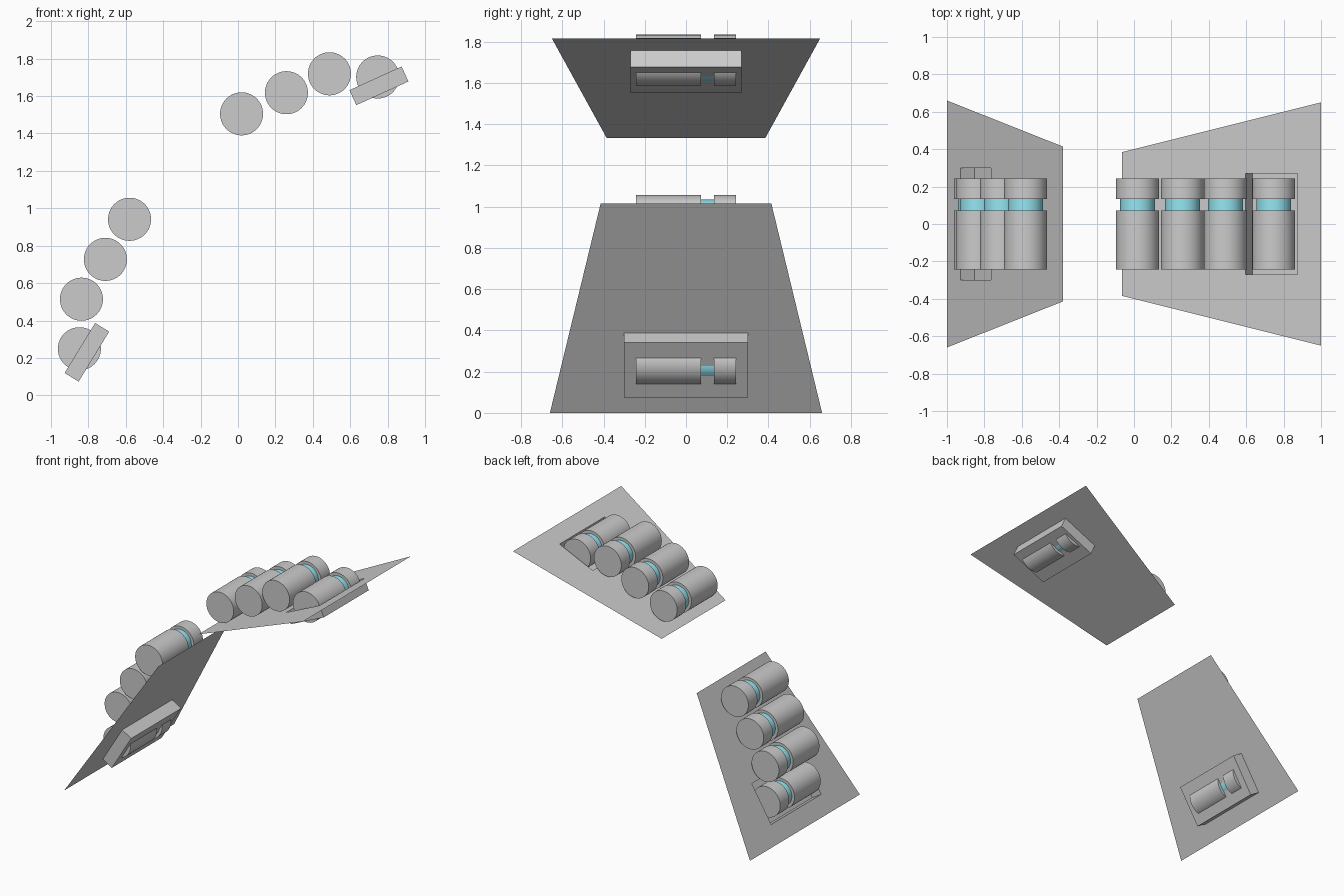
import bpy, bmesh, math
from mathutils import Vector, Matrix

if "Cube" in bpy.data.objects:
    bpy.data.objects.remove(bpy.data.objects["Cube"])

teal = bpy.data.materials.new("teal")
teal.diffuse_color = (0.3, 0.8, 0.9, 1)
teal.use_nodes = True
teal.node_tree.nodes["Principled BSDF"].inputs["Base Color"].default_value = teal.diffuse_color


def make_object(name, bm, material=None, smooth=False):
    bmesh.ops.recalc_face_normals(bm, faces=bm.faces) if smooth else None
    mesh = bpy.data.meshes.new(name)
    bm.to_mesh(mesh)
    bm.free()
    obj = bpy.data.objects.new(name, mesh)
    bpy.context.collection.objects.link(obj)
    if material:
        mesh.materials.append(material)
    if smooth:
        bpy.context.view_layer.objects.active = obj
        obj.select_set(True)
        bpy.ops.object.shade_smooth_by_angle(angle=math.radians(30))
        obj.select_set(False)
    return obj


def cylinder(name, x, z, radius, y0, y1, material=None):
    bm = bmesh.new()
    place = Matrix.Translation((x, (y0 + y1) / 2, z)) @ Matrix.Rotation(math.pi / 2, 4, 'X')
    bmesh.ops.create_cone(bm, cap_ends=True, segments=64, radius1=radius,
                          radius2=radius, depth=y1 - y0, matrix=place)
    return make_object(name, bm, material, smooth=True)


def panel(name, low, high, w_low, w_high, u0, u1, tray_w, depth):
    """Tapered thin sheet with a sunken tray hanging under its slot."""
    start = Vector((low[0], 0, low[1]))
    span = Vector((high[0], 0, high[1])) - start
    length = span.length
    along = span / length
    down = Vector((along.z, 0, -along.x))
    bm = bmesh.new()

    def ring(a, b, wa, wb, d):
        corners = ((a, -wa), (b, -wb), (b, wb), (a, wa))
        return [bm.verts.new(start + along * u + Vector((0, y, 0)) + down * d)
                for u, y in corners]

    outer = ring(0, length, w_low, w_high, 0)
    slot = ring(u0, u1, tray_w, tray_w, 0)
    floor = ring(u0, u1, tray_w, tray_w, depth)
    for a, b in ((outer, slot), (slot, floor)):
        for i in range(4):
            j = (i + 1) % 4
            bm.faces.new((a[i], a[j], b[j], b[i]))
    bm.faces.new(floor)
    return make_object(name, bm)


# Sloping sheets with trays
panel("lower_ramp", (-1.0, 0.0), (-0.38, 1.015), 0.66, 0.414, 0.140, 0.453, 0.30, 0.088)
panel("upper_ramp", (-0.064, 1.332), (1.0, 1.815), 0.384, 0.65, 0.725, 1.031, 0.27, 0.088)

# Rollers: long body, coloured recessed band, short end
rows = {
    "lower": [(-0.848, 0.249), (-0.837, 0.514), (-0.709, 0.727), (-0.58, 0.941)],
    "upper": [(0.019, 1.505), (0.259, 1.618), (0.489, 1.719), (0.747, 1.702)],
}
for row, centres in rows.items():
    for i, (x, z) in enumerate(centres, 1):
        cylinder(f"{row}_roller_body_{i}", x, z, 0.115, -0.243, 0.072)
        cylinder(f"{row}_roller_band_{i}", x, z, 0.093, 0.072, 0.135, teal)
        cylinder(f"{row}_roller_end_{i}", x, z, 0.115, 0.135, 0.243)
